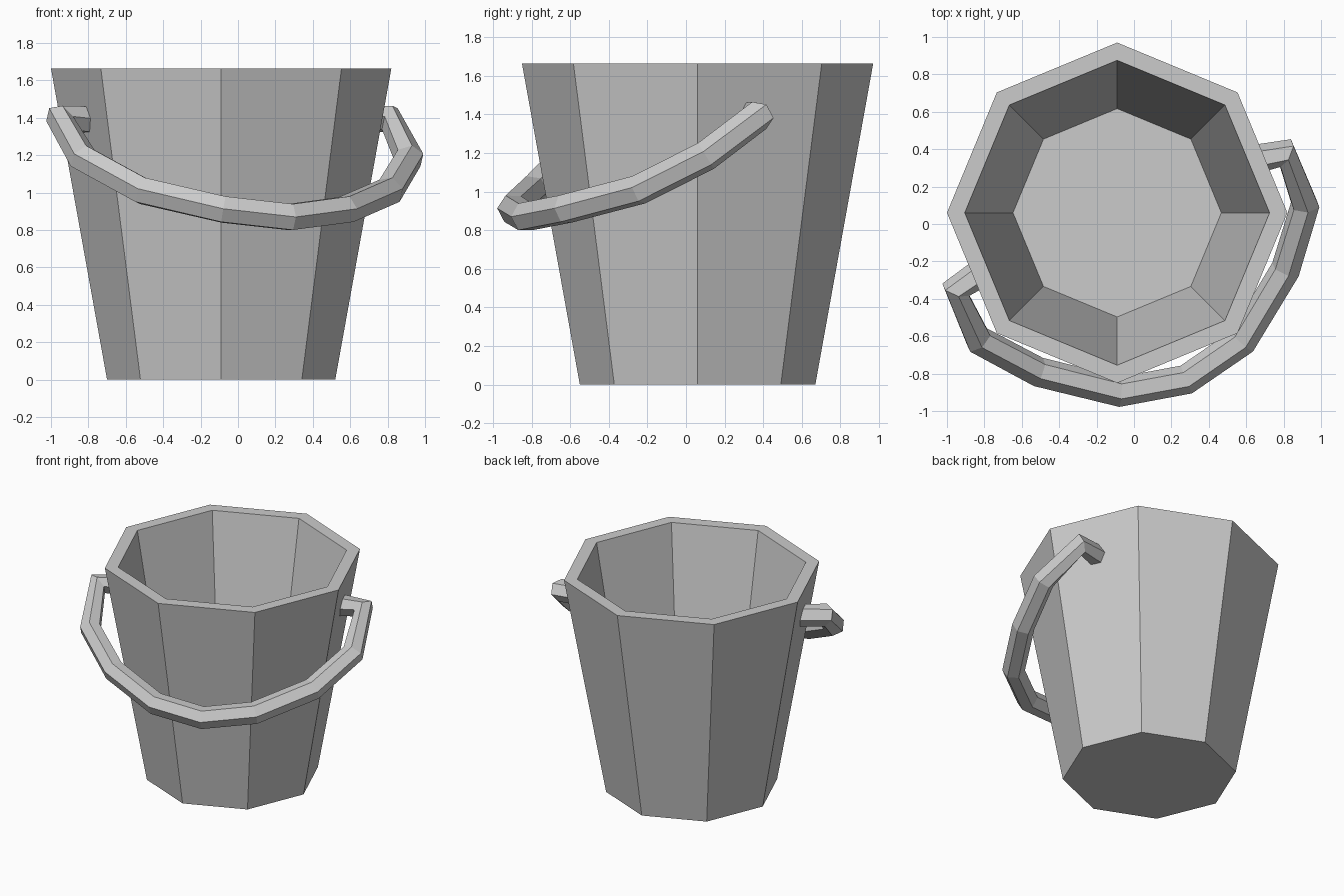
import bpy, bmesh
from math import cos, sin, pi, radians
from mathutils import Vector

if "Cube" in bpy.data.objects:
    bpy.data.objects.remove(bpy.data.objects["Cube"])

CX, CY = -0.09, 0.06          # bucket axis


def loft(name, rings):
    """Skin a list of equal-length closed rings and cap both ends."""
    bm = bmesh.new()
    rows = [[bm.verts.new(p) for p in ring] for ring in rings]
    n = len(rows[0])
    for a, b in zip(rows, rows[1:]):
        for i in range(n):
            j = (i + 1) % n
            bm.faces.new((a[i], a[j], b[j], b[i]))
    bm.faces.new(rows[0][::-1])
    bm.faces.new(rows[-1])
    bmesh.ops.recalc_face_normals(bm, faces=bm.faces)
    mesh = bpy.data.meshes.new(name)
    bm.to_mesh(mesh)
    bm.free()
    ob = bpy.data.objects.new(name, mesh)
    bpy.context.collection.objects.link(ob)
    return ob


def octagon(r, z):
    return [(CX + r * cos(i * pi / 4), CY + r * sin(i * pi / 4), z) for i in range(8)]


# Bucket: tapered outer wall, flat rim, inner wall and raised floor
loft("bucket", [octagon(r, z) for r, z in
                ((0.61, 0), (0.91, 1.665), (0.815, 1.665), (0.557, 0.23))])

# Handle: symmetric half path (across, forward, height), mirrored about its middle
half = [(0.75, 0.01, 1.39), (0.955, 0.05, 1.395), (0.945, 0.345, 1.185),
        (0.715, 0.625, 1.01), (0.355, 0.89, 0.91)]
path = half + [(0, 0.965, 0.87)] + [(-u, v, z) for u, v, z in reversed(half)]

# Turn the path so that its ends meet two opposite octagon faces
turn = radians(22.5)
across = Vector((cos(turn), sin(turn), 0))
forward = Vector((sin(turn), -cos(turn), 0))
up = Vector((0, 0, 1))
pts = [Vector((CX, CY, 0)) + across * u + forward * v + up * z for u, v, z in path]
plane_normal = (forward * 0.5 + up * 0.87).normalized()

# Six-sided cross-section swept along the path
R = 0.08
rings = []
for i, p in enumerate(pts):
    d_in = (p - pts[max(i - 1, 0)]).normalized()
    d_out = (pts[min(i + 1, len(pts) - 1)] - p).normalized()
    t = (d_in + d_out).normalized()
    n = (plane_normal - t * plane_normal.dot(t)).normalized()
    side = t.cross(n)
    rings.append([p + (n * cos(k * pi / 3) + side * sin(k * pi / 3)) * R for k in range(6)])
loft("handle", rings)
